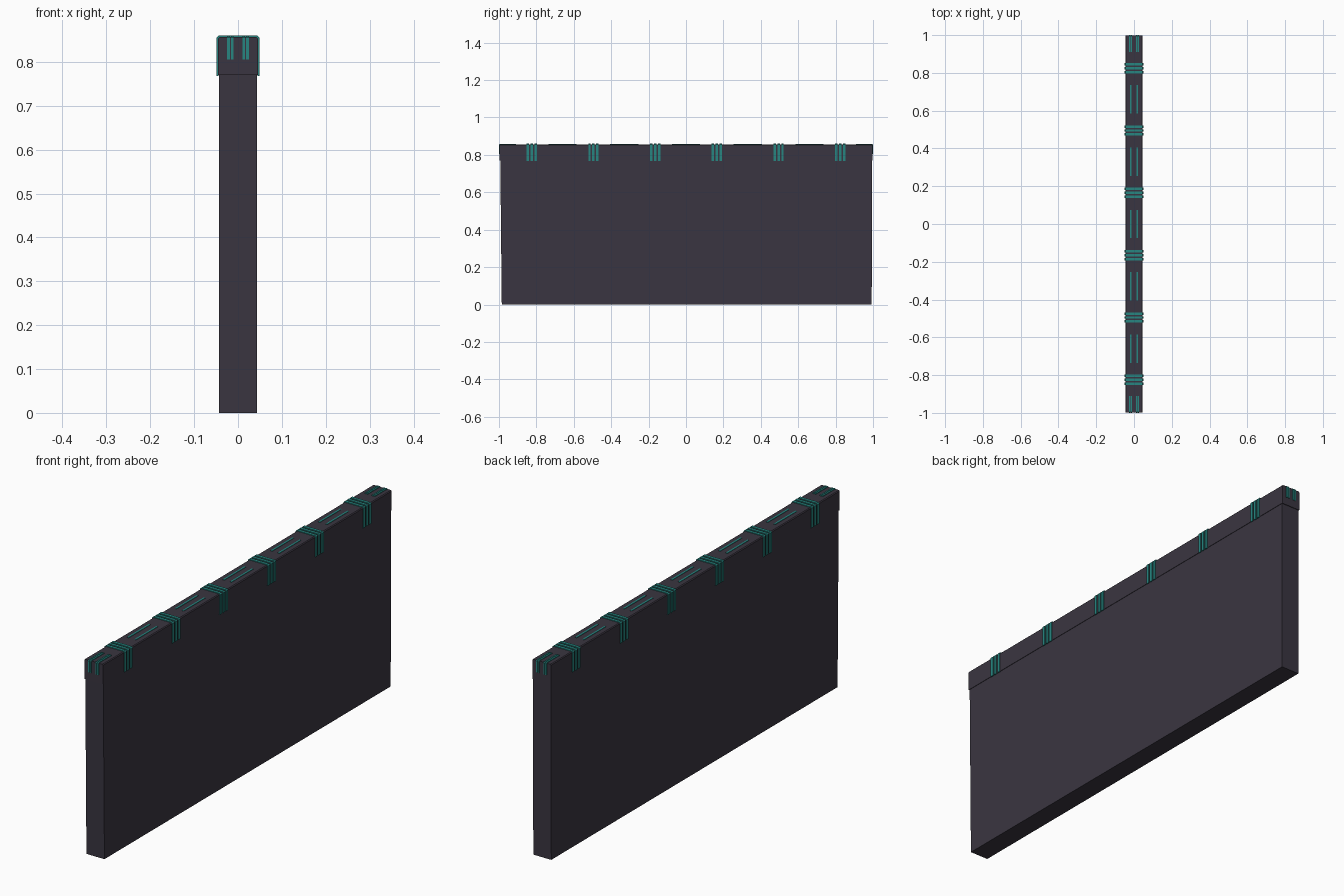
import bpy, bmesh

if "Cube" in bpy.data.objects:
    bpy.data.objects.remove(bpy.data.objects["Cube"])


def material(name, rgb):
    m = bpy.data.materials.new(name)
    m.diffuse_color = (*rgb, 1)
    m.use_nodes = True
    m.node_tree.nodes["Principled BSDF"].inputs["Base Color"].default_value = m.diffuse_color
    return m


DARK = material("dark_panel", (0.042, 0.036, 0.052))
TEAL = material("teal_trim", (0.02, 0.24, 0.22))


def finish(name, bm, mat):
    bmesh.ops.recalc_face_normals(bm, faces=bm.faces)
    me = bpy.data.meshes.new(name)
    bm.to_mesh(me)
    bm.free()
    me.materials.append(mat)
    ob = bpy.data.objects.new(name, me)
    bpy.context.collection.objects.link(ob)
    return ob


def prism(bm, profile, axis, a, b):
    """Extrude a 2D (u, z) profile along x or y between a and b."""
    def place(u, z, w):
        return (u, w, z) if axis == "y" else (w, u, z)
    ends = [[bm.verts.new(place(u, z, w)) for u, z in profile] for w in (a, b)]
    bm.faces.new(ends[0])
    bm.faces.new(ends[1])
    n = len(profile)
    for i in range(n):
        j = (i + 1) % n
        bm.faces.new((ends[0][i], ends[0][j], ends[1][j], ends[1][i]))


# Wall slab, leaning very slightly at one end
bm = bmesh.new()
prism(bm, [(-0.985, 0), (0.993, 0), (0.994, 0.78), (-0.993, 0.78)], "x", -0.0435, 0.0435)
finish("wall_slab", bm, DARK)

# Coping that runs along the top
bm = bmesh.new()
prism(bm, [(-0.0455, 0.77), (0.0455, 0.77), (0.0455, 0.853), (0.042, 0.8565),
           (-0.042, 0.8565), (-0.0455, 0.853)], "y", -0.997, 0.997)
finish("wall_coping", bm, DARK)

# Triple straps folded over the coping
half = [(0.049, 0.768), (0.049, 0.855), (0.044, 0.86)]
inner = [(0.041, 0.853), (0.044, 0.85), (0.044, 0.768)]
strap = ([(-x, z) for x, z in half] + half[::-1] + inner[::-1]
         + [(-x, z) for x, z in inner])
bm = bmesh.new()
for i in range(6):
    for k in (-1, 0, 1):
        y = -0.825 + i * 0.33 + k * 0.021
        prism(bm, strap, "y", y - 0.0065, y + 0.0065)
finish("coping_straps", bm, TEAL)

# Paired clips that fold over each end
bm = bmesh.new()
for s in (-1, 1):
    clip = [(0.91, 0.853), (0.91, 0.8595), (0.996, 0.8595), (1.0, 0.855),
            (1.0, 0.805), (0.994, 0.805), (0.994, 0.853)]
    for x in (-0.022, -0.013, 0.013, 0.022):
        prism(bm, [(s * y, z) for y, z in clip], "x", x - 0.0032, x + 0.0032)
finish("end_clips", bm, TEAL)

# Long narrow inlays between the straps
bm = bmesh.new()
for i in range(5):
    y = -0.66 + i * 0.33
    for x in (-0.0175, 0.0175):
        prism(bm, [(x - 0.004, 0.853), (x + 0.004, 0.853),
                   (x + 0.004, 0.8585), (x - 0.004, 0.8585)], "y", y - 0.075, y + 0.075)
finish("top_inlays", bm, TEAL)
